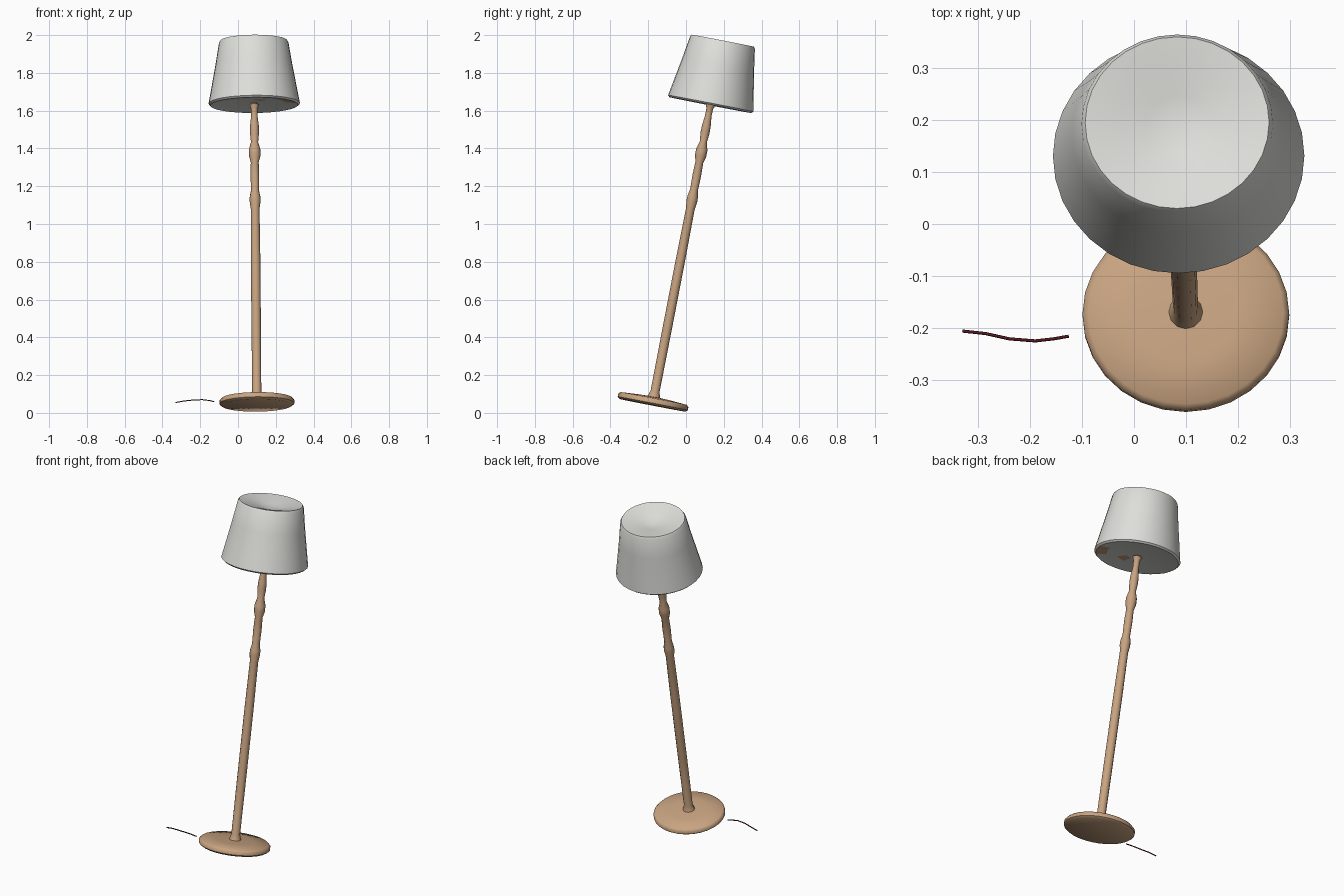
import bpy, bmesh, math
from mathutils import Vector, Matrix

if "Cube" in bpy.data.objects:
    bpy.data.objects.remove(bpy.data.objects["Cube"])


def material(name, rgb):
    m = bpy.data.materials.new(name)
    m.diffuse_color = (*rgb, 1)
    m.use_nodes = True
    m.node_tree.nodes["Principled BSDF"].inputs["Base Color"].default_value = m.diffuse_color
    return m


WOOD = material("light wood", (0.58, 0.37, 0.22))
FABRIC = material("off-white fabric", (0.73, 0.73, 0.70))
CABLE = material("dark red cable", (0.09, 0.01, 0.015))

# The whole lamp leans back along one axis, from base centre to shade top
FOOT = Vector((0.10, -0.178, 0.04))
AXIS = Vector((0.083, 0.195, 1.97)) - FOOT
TILT = Matrix.Translation(FOOT) @ Vector((0, 0, 1)).rotation_difference(AXIS).to_matrix().to_4x4()


def lathe(name, profile, sides, mats, squash=1.0, angle=35):
    """Revolve (radius, height) points around the leaning axis; ends are capped."""
    bm = bmesh.new()
    rings = []
    for r, h in profile:
        if r == 0:
            rings.append([bm.verts.new((0, 0, h))] * sides)
        else:
            rings.append([bm.verts.new((r * math.cos(a), r * squash * math.sin(a), h))
                          for a in (2 * math.pi * i / sides for i in range(sides))])
    for lo, hi in zip(rings, rings[1:]):
        for i in range(sides):
            j = (i + 1) % sides
            corners = list(dict.fromkeys((lo[i], lo[j], hi[j], hi[i])))
            bm.faces.new(corners)
    bmesh.ops.recalc_face_normals(bm, faces=bm.faces)
    me = bpy.data.meshes.new(name)
    bm.to_mesh(me)
    bm.free()
    ob = bpy.data.objects.new(name, me)
    bpy.context.collection.objects.link(ob)
    for m in mats:
        me.materials.append(m)
    me.transform(TILT)
    bpy.ops.object.select_all(action='DESELECT')
    ob.select_set(True)
    bpy.context.view_layer.objects.active = ob
    bpy.ops.object.shade_smooth_by_angle(angle=math.radians(angle))
    return ob


# Round base with softened rim
lathe("base", [(0, 0), (0.186, 0), (0.199, 0.010), (0.199, 0.026), (0.188, 0.037),
               (0.10, 0.043), (0, 0.047)], 28, [WOOD], 0.95, 50)

# Turned pole with flared foot and two swellings
lathe("pole", [(0, 0.03), (0.036, 0.035), (0.030, 0.055), (0.024, 0.075), (0.025, 0.40),
               (0.025, 0.80), (0.023, 1.06), (0.029, 1.10), (0.028, 1.125), (0.021, 1.16),
               (0.023, 1.24), (0.021, 1.31), (0.030, 1.345), (0.030, 1.38), (0.019, 1.42),
               (0.024, 1.47), (0.023, 1.51), (0.017, 1.56), (0.018, 1.60), (0.026, 1.622),
               (0, 1.64)], 12, [WOOD], 1.0, 50)

# Shade: closed underside, flared wall, dimpled top
shade = lathe("shade", [(0, 1.632), (0.06, 1.632), (0.12, 1.628), (0.17, 1.626), (0.232, 1.619),
                        (0.242, 1.628), (0.225, 1.72), (0.203, 1.84), (0.184, 1.955), (0.177, 1.966),
                        (0.12, 1.955), (0.06, 1.94), (0, 1.928)], 32, [FABRIC, WOOD], 0.95, 40)

# Wood-coloured patches on the underside of the shade
inverse = TILT.inverted()
for f in shade.data.polygons:
    c = inverse @ f.center
    r, a = math.hypot(c.x, c.y), math.degrees(math.atan2(c.y, c.x))
    if c.z < 1.634:
        rim = 0.17 < r < 0.215 and -48 < a < -8
        inner = 0.06 < r < 0.12 and -95 < a < -50
        if rim or inner:
            f.material_index = 1

# Loose piece of cable lying beside the base
curve = bpy.data.curves.new("cable", 'CURVE')
curve.dimensions = '3D'
curve.bevel_depth = 0.003
curve.bevel_resolution = 1
curve.use_fill_caps = True
path = [(-0.33, -0.206, 0.055), (-0.285, -0.211, 0.063), (-0.24, -0.221, 0.068),
        (-0.19, -0.225, 0.070), (-0.155, -0.221, 0.066), (-0.126, -0.216, 0.060)]
spline = curve.splines.new('POLY')
spline.points.add(len(path) - 1)
for p, co in zip(spline.points, path):
    p.co = (*co, 1)
curve.materials.append(CABLE)
bpy.context.collection.objects.link(bpy.data.objects.new("cable", curve))
